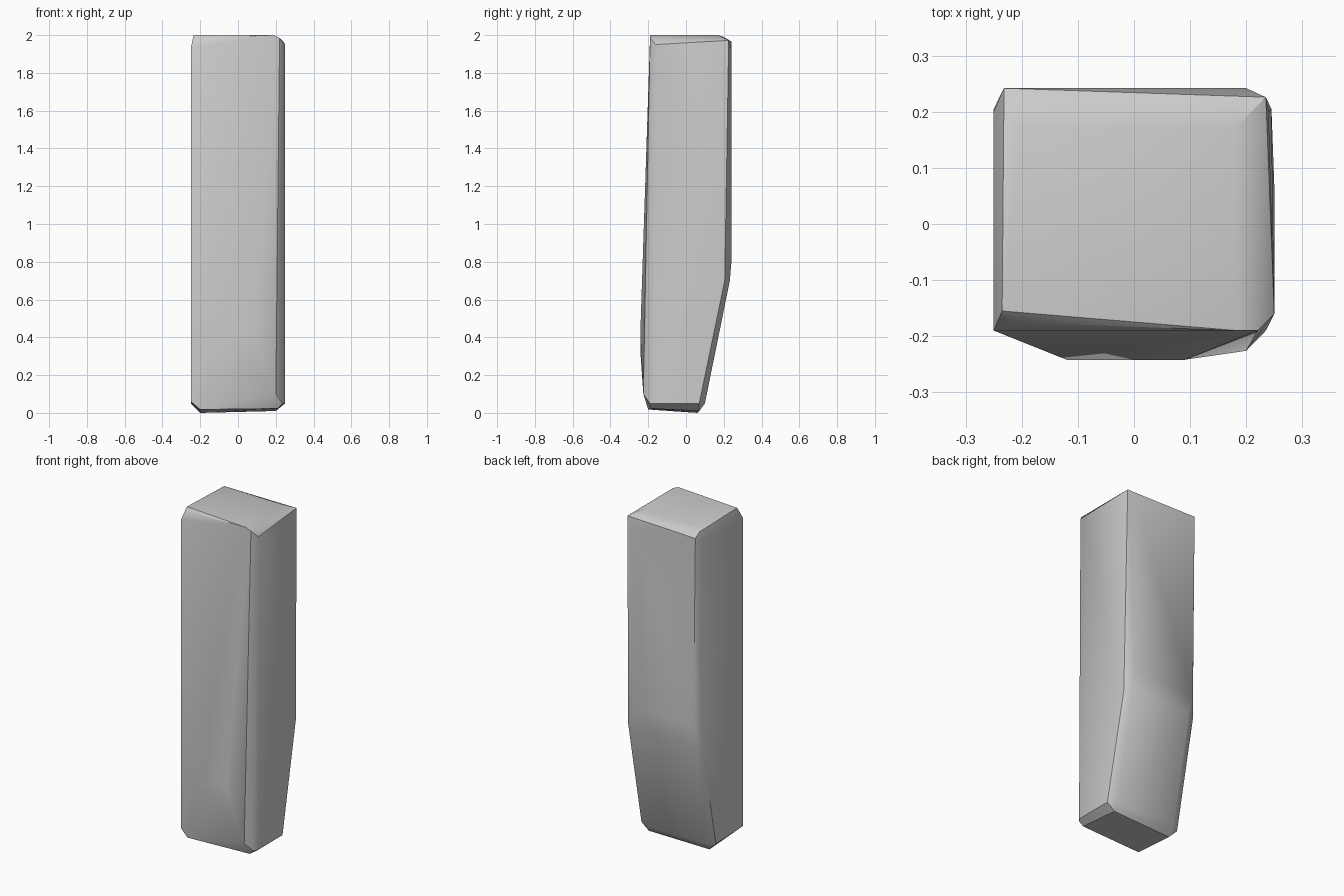
import bpy, bmesh

# corner points of the roughly chipped stone post
top = [(-.235, -.155, 2), (-.215, -.175, 1.985), (.185, -.19, 2), (.22, -.19, 1.985),
       (-.2, .17, 2), (.18, .17, 2), (-.232, .2, 1.99),
       (-.232, .242, 1.965), (.235, .226, 1.972), (.25, -.16, 1.95),
       (-.25, -.19, 1.93), (-.25, .2, 1.93), (.24, .2, 1.95), (.2, .242, 1.92)]
# bend in the back, bulge in the front
middle = [(-.22, .242, .82), (.19, .242, .82), (-.2, .232, .7), (.21, .232, .7),
          (-.25, .205, .7), (.245, .205, .7),
          (-.12, -.242, .4), (0, -.242, .33), (.09, -.242, .42)]
bottom = [(.2, -.226, .1), (-.25, -.19, .06), (.235, -.19, .05), (.25, -.16, .05),
          (.25, .07, .05), (-.25, .07, .05), (.2, .1, .05), (-.2, .1, .05),
          (-.2, -.2, .018), (.21, -.185, .023), (-.2, .06, 0), (.2, .07, .01)]

# wrap the corners in a faceted skin
bm = bmesh.new()
for p in top + middle + bottom:
    bm.verts.new(p)
hull = bmesh.ops.convex_hull(bm, input=bm.verts)
bmesh.ops.delete(bm, geom=[v for v in bm.verts if not v.link_faces], context='VERTS')
bmesh.ops.recalc_face_normals(bm, faces=bm.faces)

mesh = bpy.data.meshes.new("stone_post")
bm.to_mesh(mesh)
bm.free()
post = bpy.data.objects.new("stone_post", mesh)
bpy.context.collection.objects.link(post)
bpy.context.view_layer.objects.active = post
post.select_set(True)
bpy.ops.object.shade_smooth_by_angle(angle=0.5)
